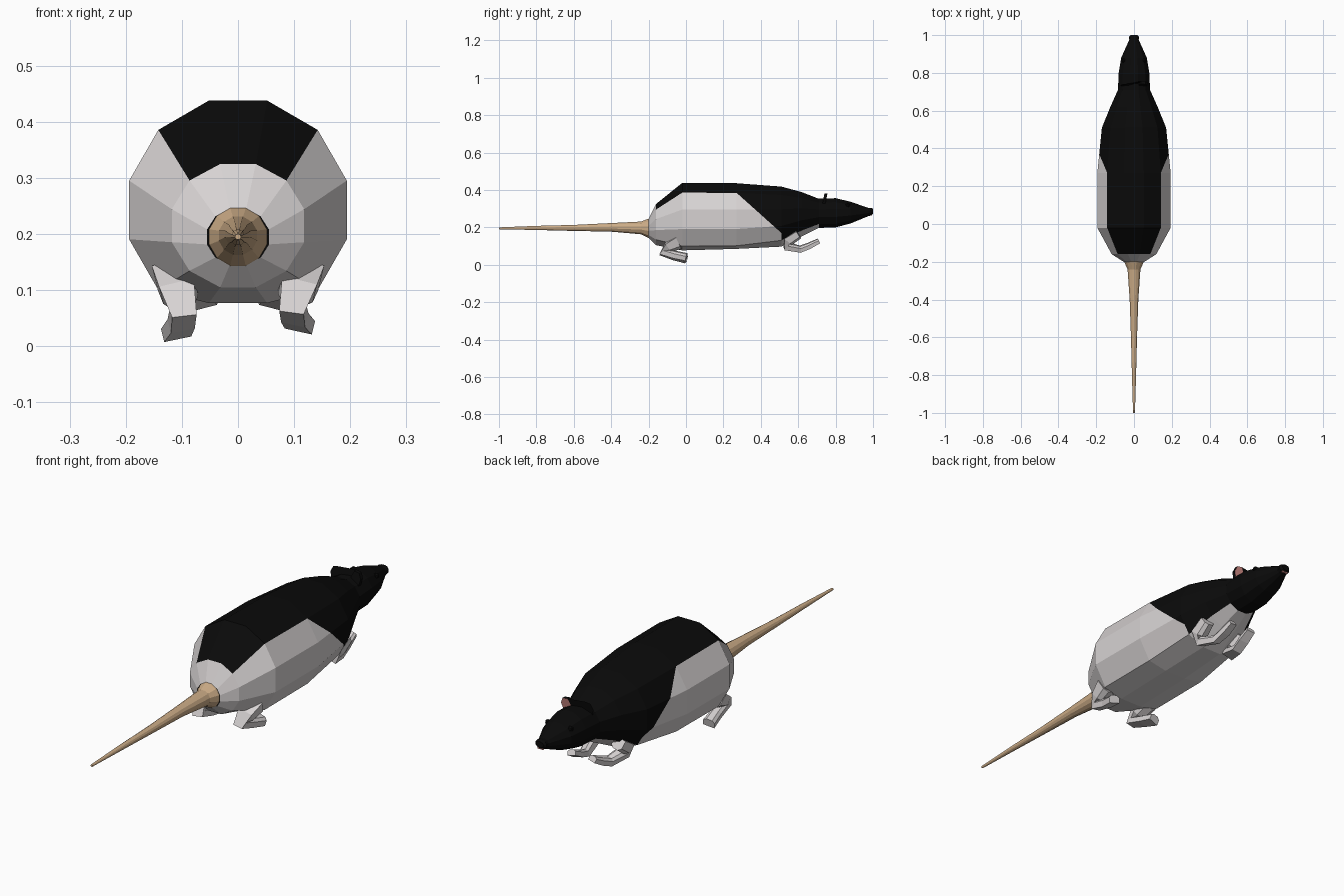
import bpy, bmesh, math
from mathutils import Vector

if "Cube" in bpy.data.objects:
    bpy.data.objects.remove(bpy.data.objects["Cube"])


def material(name, rgb):
    m = bpy.data.materials.new(name)
    m.diffuse_color = (*rgb, 1)
    m.use_nodes = True
    m.node_tree.nodes["Principled BSDF"].inputs["Base Color"].default_value = m.diffuse_color
    return m


BLACK = material("black_fur", (0.003, 0.003, 0.003))
WHITE = material("white_fur", (0.68, 0.65, 0.65))
TAN = material("tail_skin", (0.60, 0.41, 0.24))
PINK = material("pink_skin", (0.66, 0.27, 0.25))


def finish(bm, name, mats):
    bmesh.ops.recalc_face_normals(bm, faces=bm.faces)
    me = bpy.data.meshes.new(name)
    bm.to_mesh(me)
    bm.free()
    ob = bpy.data.objects.new(name, me)
    bpy.context.collection.objects.link(ob)
    for m in mats:
        me.materials.append(m)
    return ob


def loft(rings, rule=None):
    """Bridge rings of points, rule(segment, column) gives the material."""
    bm = bmesh.new()
    vs = [[bm.verts.new(p) for p in r] for r in rings]
    n = len(vs[0])
    for i in range(len(vs) - 1):
        for j in range(n):
            k = (j + 1) % n
            f = bm.faces.new((vs[i][j], vs[i][k], vs[i + 1][k], vs[i + 1][j]))
            if rule:
                f.material_index = rule(i, j)
    bm.faces.new(vs[0])
    f = bm.faces.new(vs[-1])
    if rule:
        f.material_index = rule(len(vs) - 2, 0)
    return bm


def ring(y, rx, zc, rz, floor=0.0):
    """Twelve-sided section with a flat top; column 0 is the top face."""
    out = []
    for j in range(12):
        a = math.radians(-15 + 30 * j)
        out.append((rx / 0.966 * math.sin(a), y,
                    max(floor, zc + rz / 0.966 * math.cos(a))))
    return out


# Body and head: y, half width, centre height, half height, lowest height
stations = [(-0.20, 0.055, 0.195, 0.050, 0),
            (-0.16, 0.118, 0.215, 0.110, 0.10),
            (-0.02, 0.194, 0.243, 0.195, 0.077),
            (0.27, 0.194, 0.243, 0.193, 0.085),
            (0.51, 0.170, 0.252, 0.166, 0.097),
            (0.62, 0.125, 0.270, 0.118, 0.15),
            (0.71, 0.085, 0.275, 0.078, 0.197),
            (0.80, 0.081, 0.277, 0.079, 0.20),
            (0.88, 0.068, 0.279, 0.058, 0),
            (0.975, 0.025, 0.282, 0.022, 0),
            (0.99, 0.027, 0.284, 0.020, 0),
            (1.00, 0.018, 0.286, 0.013, 0)]


def fur(i, j):
    col = min(j, 12 - j)          # 0 on the back, 6 under the belly
    if i == 0:
        return 1
    if i < 3:
        return 0 if col <= 1 else 1
    if i in (4, 5):
        return 1 if col >= 5 else 0
    return 0


bm = loft([ring(*s) for s in stations], fur)

# Slanted edge of the dark hood across the flanks
slant_at, slant_n = Vector((0, 0.27, 0.385)), Vector((0, 0.215, 0.24))
flank = [f for f in bm.faces if 0.27 < f.calc_center_median().y < 0.51]
geom = set(flank)
for f in flank:
    geom.update(f.edges)
    geom.update(f.verts)
bmesh.ops.bisect_plane(bm, geom=list(geom), dist=1e-4,
                       plane_co=slant_at, plane_no=slant_n)
for f in bm.faces:
    c = f.calc_center_median()
    if 0.27 < c.y < 0.51:
        f.material_index = 0 if (c - slant_at).dot(slant_n) > 0 else 1
finish(bm, "body_and_head", [BLACK, WHITE])

# Tail
tail = [(-0.19, 0.054, 0.195), (-0.205, 0.050, 0.195), (-0.24, 0.034, 0.197),
        (-0.40, 0.023, 0.200), (-0.60, 0.016, 0.197), (-0.80, 0.011, 0.197),
        (-1.00, 0.005, 0.195)]
finish(loft([ring(y, r, z, r) for y, r, z in tail]), "tail", [TAN])


def limb(name, path, side, lift=0.0):
    """Boxy six-sided limb along (x, y, z, half width, half thickness)."""
    pts = [Vector((p[0] * side, p[1], p[2] + lift * k / (len(path) - 1)))
           for k, p in enumerate(path)]
    rings = []
    for k, p in enumerate(pts):
        d = pts[min(k + 1, len(pts) - 1)] - pts[max(k - 1, 0)]
        across = (Vector((1, 0, -0.25 * side))
                  - d * (Vector((1, 0, -0.25 * side)).dot(d) / d.length_squared)).normalized()
        up = across.cross(d).normalized()
        w, t = path[k][3:]
        rings.append([p + across * w * a + up * t * b for a, b in
                      ((1, -0.8), (1, 0.5), (0.5, 1), (-0.5, 1), (-1, 0.5), (-1, -0.8))])
    finish(loft(rings), name, [WHITE])


hind = [(0.112, -0.04, 0.125, 0.036, 0.040), (0.105, -0.095, 0.095, 0.032, 0.030),
        (0.098, -0.125, 0.064, 0.022, 0.023), (0.102, -0.06, 0.043, 0.022, 0.020),
        (0.111, 0.003, 0.027, 0.025, 0.019)]
fore = [(0.095, 0.60, 0.165, 0.026, 0.026), (0.090, 0.545, 0.130, 0.030, 0.030),
        (0.078, 0.535, 0.100, 0.025, 0.022), (0.060, 0.61, 0.083, 0.020, 0.018),
        (0.052, 0.66, 0.102, 0.021, 0.016), (0.050, 0.71, 0.127, 0.018, 0.013)]
for side, label in ((-1, "left"), (1, "right")):
    limb(label + "_hind_leg", hind, side, 0.014 if side > 0 else 0.0)
    limb(label + "_front_leg", fore, side)

    # Ear: thin upright shell, dark behind and pink on its forward face
    outline = [(0.030, 0.325), (0.062, 0.315), (0.072, 0.355),
               (0.062, 0.378), (0.038, 0.382), (0.026, 0.358)]
    back = [(x * side, 0.728 + (z - 0.32) * 0.2, z) for x, z in outline]
    front = [(x * side, y + 0.016, z) for x, y, z in back]
    ear = loft([back, front])
    for f in ear.faces:
        c = f.calc_center_median()
        f.material_index = 1 if len(f.verts) == 6 and c.y > 0.742 else 0
    finish(ear, label + "_ear", [BLACK, PINK])

    # Eye: small faceted bead on the side of the head
    eye = bmesh.new()
    bmesh.ops.create_icosphere(eye, subdivisions=1, radius=0.013)
    bmesh.ops.translate(eye, verts=eye.verts, vec=(0.054 * side, 0.865, 0.318))
    finish(eye, label + "_eye", [BLACK])

# Mouth: thin pink strip under the nose
mouth = bmesh.new()
bmesh.ops.create_cube(mouth, size=1)
for v in mouth.verts:
    v.co = Vector((v.co.x * 0.026, 0.991 + v.co.y * 0.008, 0.268 + v.co.z * 0.008))
finish(mouth, "mouth", [PINK])
